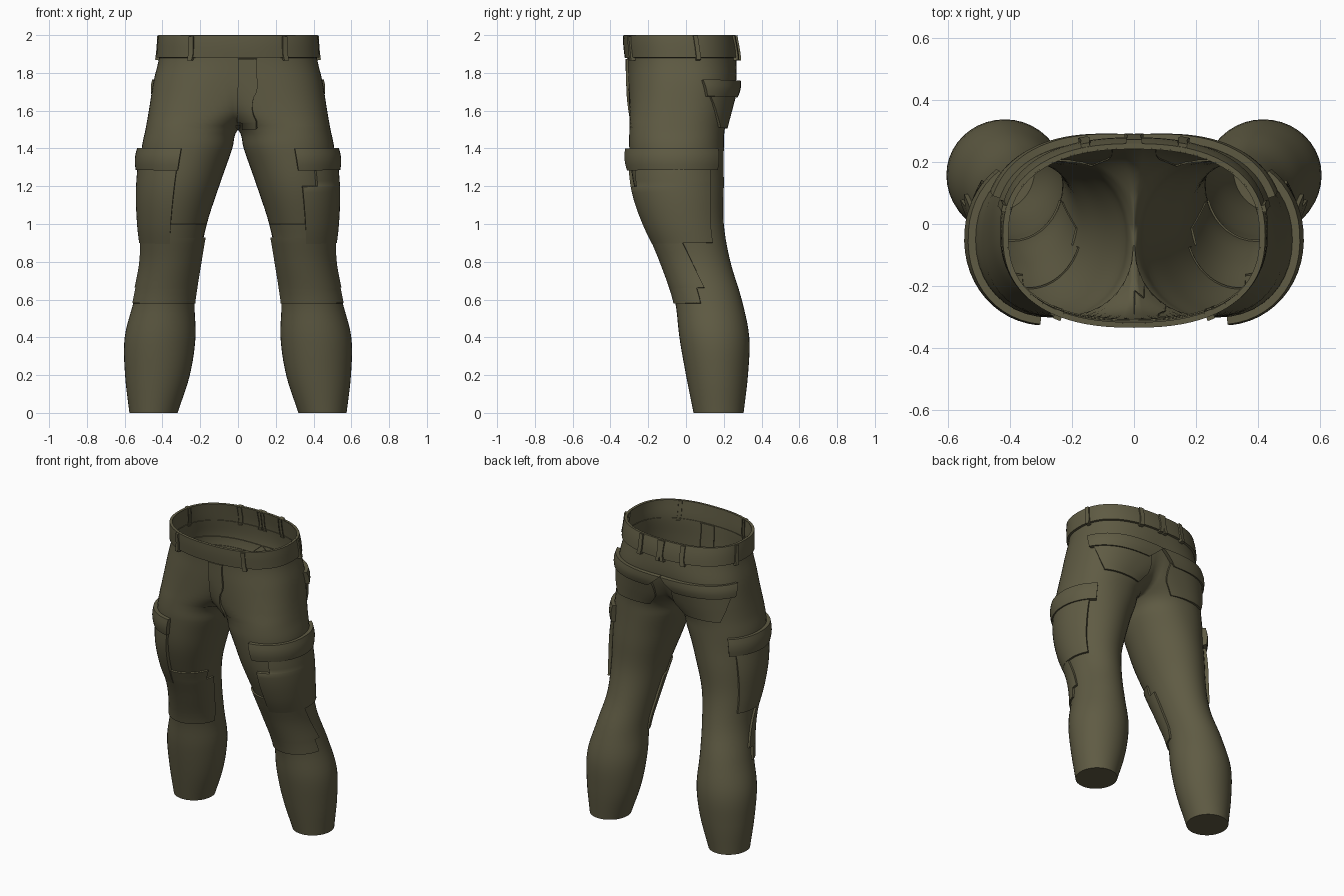
import bpy
import bmesh
from math import acos, cos, sin, pi, radians, copysign
from mathutils import Vector

cube = bpy.data.objects.get("Cube")
if cube:
    bpy.data.objects.remove(cube, do_unlink=True)

olive = bpy.data.materials.new("olive_cloth")
olive.use_nodes = True
olive.diffuse_color = (0.115, 0.105, 0.057, 1)
olive.node_tree.nodes["Principled BSDF"].inputs["Base Color"].default_value = olive.diffuse_color

# Leg outline by height: z, inner x, outer x, front y, back y
KEYS = [
    (0, .32, .575, .04, .305),
    (.2, .255, .598, 0, .328),
    (.4, .225, .6, -.035, .335),
    (.6, .23, .55, -.06, .295),
    (.8, .205, .51, -.125, .235),
    (1, .165, .515, -.21, .2),
    (1.2, .1, .52, -.275, .2),
    (1.4, .03, .51, -.3, .2),
    (1.5, 0, .49, -.3, .205),
    (1.6, -.13, .472, -.3, .23),
    (1.75, -.3, .448, -.305, .265),
    (1.88, -.418, .418, -.31, .265),
    (2, -.408, .408, -.32, .245),
]


def slope(i, k):
    a, b = KEYS[max(i - 1, 0)], KEYS[min(i + 1, len(KEYS) - 1)]
    return (b[k] - a[k]) / (b[0] - a[0])


def spow(v, e):
    return copysign(abs(v) ** e, v)


def section(z):
    """Centre, radii, roundness and seam angle of one leg at height z."""
    i = max(j for j in range(len(KEYS) - 1) if KEYS[j][0] <= max(z, 0))
    a, b = KEYS[i], KEYS[i + 1]
    h = b[0] - a[0]
    s = (z - a[0]) / h
    vals = []
    for k in range(1, len(a)):
        m, n = slope(i, k) * h, slope(i + 1, k) * h
        d = b[k] - a[k]
        vals.append(a[k] + s * (m + s * (3 * d - 2 * m - n + s * (m + n - 2 * d))))
    x0, x1, y0, y1 = vals
    cx, rx = (x0 + x1) / 2, (x1 - x0) / 2
    power = 2 + .4 * min(max((z - 1.3) / .3, 0), 1)
    seam = acos(-min(spow(cx / rx, power / 2), 1))
    return cx, rx, (y0 + y1) / 2, (y1 - y0) / 2, power, seam


def on_leg(z, t):
    cx, rx, cy, ry, power, _ = section(z)
    return Vector((cx + rx * spow(cos(t), 2 / power), cy + ry * spow(sin(t), 2 / power), z))


def off_leg(z, t, offset):
    e = .01
    dz = on_leg(min(z + e, 2), t) - on_leg(max(z - e, 0), t)
    normal = (on_leg(z, t + e) - on_leg(z, t - e)).cross(dz).normalized()
    p = on_leg(z, t) + normal * offset
    p.z = min(p.z, 2)
    return p


def front_angle(z, x):
    """Angle in degrees of the point at x on the front."""
    cx, rx, _, _, power, _ = section(z)
    c = max(-1, min(1, (x - cx) / rx))
    return -acos(spow(c, power / 2)) * 180 / pi


def make(name, grid, side=0, cap=False):
    """Skin a grid of points; side 0 mirrors it, +1 or -1 makes one copy."""
    bm = bmesh.new()
    flip = -1 if side < 0 else 1
    rows = [[bm.verts.new((p.x * flip, p.y, p.z)) for p in row] for row in grid]
    for a, b in zip(rows, rows[1:]):
        for i in range(len(a) - 1):
            quad = (a[i], a[i + 1], b[i + 1], b[i])
            bm.faces.new(quad if flip > 0 else quad[::-1])
    if cap:
        bm.faces.new(rows[0][:0:-1])
    bmesh.ops.remove_doubles(bm, verts=bm.verts, dist=.0002)
    mesh = bpy.data.meshes.new(name)
    bm.to_mesh(mesh)
    bm.free()
    mesh.materials.append(olive)
    obj = bpy.data.objects.new(name, mesh)
    bpy.context.collection.objects.link(obj)
    bpy.ops.object.select_all(action='DESELECT')
    obj.select_set(True)
    bpy.context.view_layer.objects.active = obj
    bpy.ops.object.shade_smooth_by_angle(angle=radians(40))
    if side == 0:
        obj.modifiers.new("Mirror", 'MIRROR')
    return obj


def patch(name, edges, thick, puff=0, side=0, cols=20, rim=-.006, ends=True):
    """Raised cloth panel; edges lists (z, start angle, end angle) upwards."""
    levels = []
    for a, b in zip(edges, edges[1:]):
        n = max(1, round((b[0] - a[0]) / .03))
        levels += [[p + (q - p) * i / n for p, q in zip(a, b)] for i in range(n)]
    levels.append(edges[-1])
    low, high = edges[0][0], edges[-1][0]

    def row(level, sunk):
        z, t0, t1 = level
        seam = section(z)[-1]
        t0, t1 = max(radians(t0), -seam), min(radians(t1), seam)
        raised = thick + puff * sin(pi * (z - low) / (high - low))
        pts = [off_leg(z, t0 + (t1 - t0) * i / cols, rim if sunk else raised)
               for i in range(cols + 1)]
        if ends:
            pts = [off_leg(z, t0, rim)] + pts + [off_leg(z, t1, rim)]
        else:
            pts[0].x = pts[-1].x = 0
        return pts

    grid = [row(levels[0], True)] + [row(v, False) for v in levels] + [row(levels[-1], True)]
    return make(name, grid, side)


# Trouser body: two closed legs that open into one waist
heights = [.012]
for a, b in zip(KEYS, KEYS[1:]):
    heights += [a[0] + (b[0] - a[0]) * i / 5 for i in range(1, 6)]
rings = []
for z in [0] + heights:
    seam = section(z)[-1]
    ring = [on_leg(z, seam * (i / 20 - 1)) for i in range(41)]
    if z >= 1.5:
        ring[0].x = ring[-1].x = 0
    rings.append(ring)
make("trouser_body", rings, cap=True)

# Waistband and belt loops
patch("waistband", [(1.88, -180, 180), (2, -180, 180)], .014, .003, cols=40, rim=-.004, ends=False)
for name, t in (("front", front_angle(1.94, .24)), ("side", 13), ("back", 72)):
    patch(name + "_belt_loops", [(1.865, t - 2, t + 2), (1.995, t - 2, t + 2)], .026, cols=2)
patch("centre_belt_loop", [(1.865, 88, 90), (1.995, 88, 90)], .026, cols=2)

# Fly panel
fly = [(1.505, .03, .1), (1.54, .03, .1), (1.545, 0, .1), (1.7, 0, .1), (1.875, 0, .1)]
patch("fly_panel", [(z, front_angle(z, a), front_angle(z, b)) for z, a, b in fly],
      .012, side=1, cols=6)

# Back pockets
patch("back_pockets", [(1.51, 58, 112), (1.58, 44, 108), (1.7, 25, 92)], .014)
patch("back_pocket_flaps", [(1.675, 24, 92), (1.76, 17, 97)], .024, .006)

# Cargo pockets, the left one notched under its flap
patch("right_cargo_pocket", [(.9, -86, 36), (1.31, -82, 43)], .014, .008, side=-1)
patch("left_cargo_pocket",
      [(.9, -86, 36), (1.2, -82, 41), (1.202, -61, 41), (1.31, -60, 43)],
      .014, .008, side=1)
patch("cargo_flaps", [(1.285, -84, 53), (1.4, -84, 53)], .024, .008)

# Knee patches with stepped corners
patch("knee_patches",
      [(.58, -165, -14), (.66, -170, -14), (.662, -170, -1), (.9, -172, -12),
       (.93, -172, -14), (.932, -155, -14), (1, -160, -18)],
      .01, .004, cols=28)
